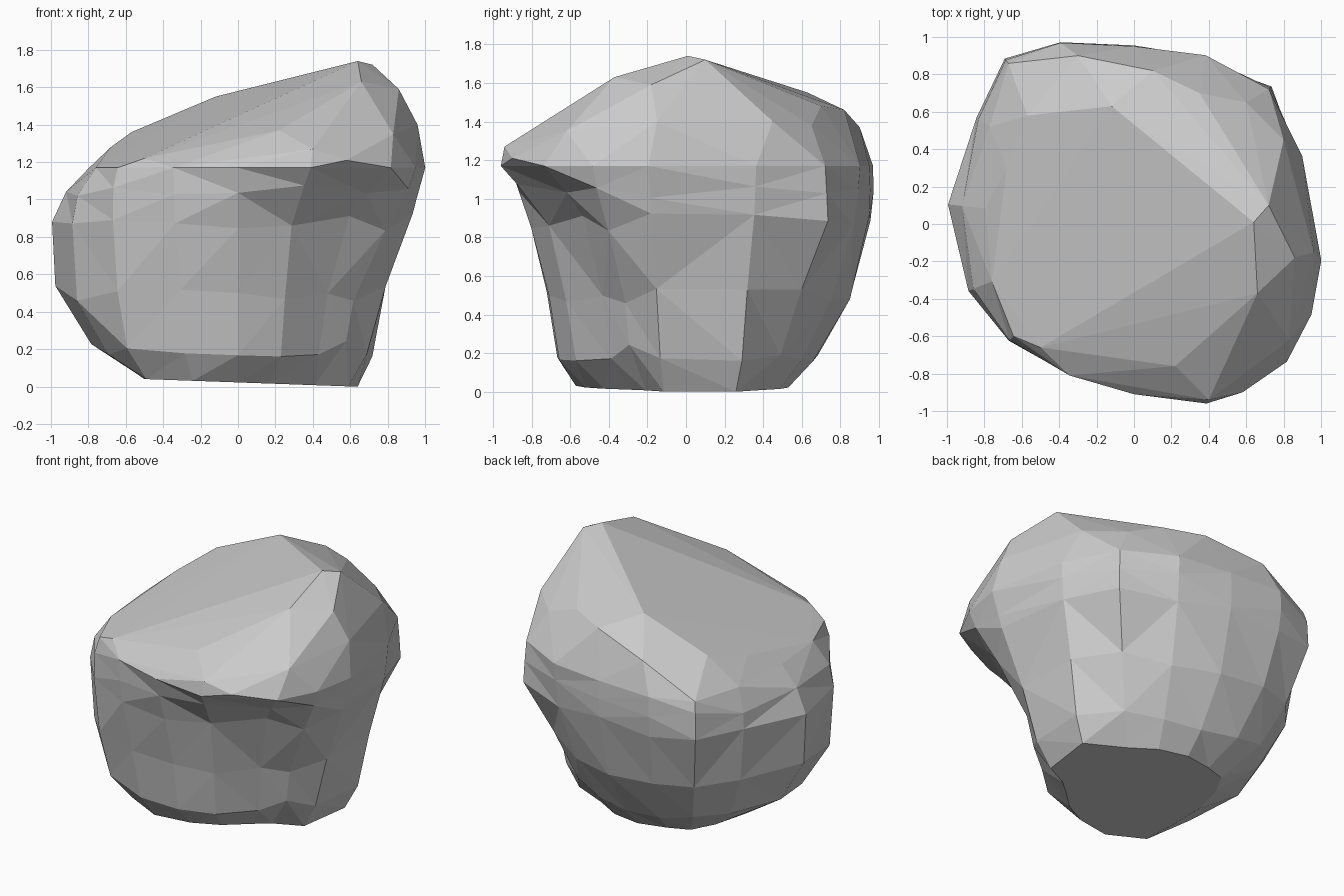
import bpy, bmesh, random
from math import cos, sin, radians

if "Cube" in bpy.data.objects:
    bpy.data.objects.remove(bpy.data.objects["Cube"])

random.seed(4)

# Directions (degrees from +x) of the body's vertical edges
ANGLES = (349, 382, 405, 427, 450, 472, 488, 506, 534, 562, 583, 607, 630, 652, 678, 693)

# Cross-section radii in those directions: height -> radii
SECTIONS = {
    0.03: (.60, .69, .54, .53, .53, .53, .56, .52, .50, .54, .67, .62, .52, .46, .43, .46),
    0.20: (.72, .80, .70, .68, .70, .75, .79, .77, .77, .79, .81, .74, .69, .66, .61, .64),
    0.50: (.79, .84, .83, .83, .86, .92, .97, .95, .98, .95, .88, .78, .71, .67, .645, .70),
    0.88: (.94, .94, 1.04, .95, .95, 1.03, 1.12, 1.02, 1.0, .955, .915, .86, .81, .77, .77, .91),
    1.05: (.985, .96, 1.03, .97, .955, 1.05, 1.13, 1.0, .92, .92, .915, .88, .87, .92, .94, 1.02),
    1.17: (1.02, .97, 1.02, .98, .95, 1.045, 1.09, .93, .80, .82, .88, .88, .91, 1.035, 1.10, 1.065),
}

# Corners of the slanted, convex top
CROWN = [
    (.64, .01, 1.74), (.72, .10, 1.72), (.86, -.18, 1.59), (.96, -.15, 1.40),
    (.66, -.37, 1.63), (.22, -.76, 1.37), (.40, -.94, 1.27), (.83, -.62, 1.35),
    (.58, -.90, 1.21), (-.50, -.66, 1.22), (-.68, .30, 1.28), (-.57, .58, 1.36),
    (-.12, .63, 1.55), (.35, .70, 1.48), (.80, .45, 1.40), (.10, .82, 1.46),
    (-.30, .90, 1.37), (.60, .65, 1.38),
]

HEIGHTS = list(SECTIONS)


def radius(column, z):
    """Radius of one vertical edge at any height."""
    for a, b in zip(HEIGHTS, HEIGHTS[1:]):
        if z <= b:
            t = (z - a) / (b - a)
            return SECTIONS[a][column] * (1 - t) + SECTIONS[b][column] * t
    return SECTIONS[HEIGHTS[-1]][column]


bm = bmesh.new()

# Lower body: stacked irregular sections with an undercut front
rings = []
for z in HEIGHTS:
    ring = []
    for i, angle in enumerate(ANGLES):
        h = z + random.uniform(-.05, .05) if .1 < z < 1.1 else z
        r, a = radius(i, h), radians(angle)
        x, y = r * cos(a), r * sin(a)
        if z < .1:
            h = max(0, .022 - .036 * x)
        ring.append(bm.verts.new((x, y, h)))
    rings.append(ring)
n = len(ANGLES)
for lo, hi in zip(rings, rings[1:]):
    for i in range(n):
        j = (i + 1) % n
        bm.faces.new((lo[i], lo[j], hi[j], hi[i]))
bm.faces.new(rings[0][::-1])

# Crown: hull over the rim, open underneath where it meets the body
rim = rings[-1]
crown = [bm.verts.new(p) for p in CROWN]
bmesh.ops.convex_hull(bm, input=rim + crown, use_existing_faces=False)
rim_set = set(rim)
bmesh.ops.delete(bm, geom=[f for f in bm.faces if set(f.verts) <= rim_set],
                 context='FACES_ONLY')
bmesh.ops.delete(bm, geom=[v for v in bm.verts if not v.link_faces], context='VERTS')
bmesh.ops.delete(bm, geom=[e for e in bm.edges if not e.link_faces], context='EDGES')

# Flat irregular facets
bmesh.ops.triangulate(bm, faces=bm.faces[:], quad_method='SHORT_EDGE')
bmesh.ops.recalc_face_normals(bm, faces=bm.faces[:])

mesh = bpy.data.meshes.new("boulder")
bm.to_mesh(mesh)
bm.free()
boulder = bpy.data.objects.new("boulder", mesh)
bpy.context.collection.objects.link(boulder)
